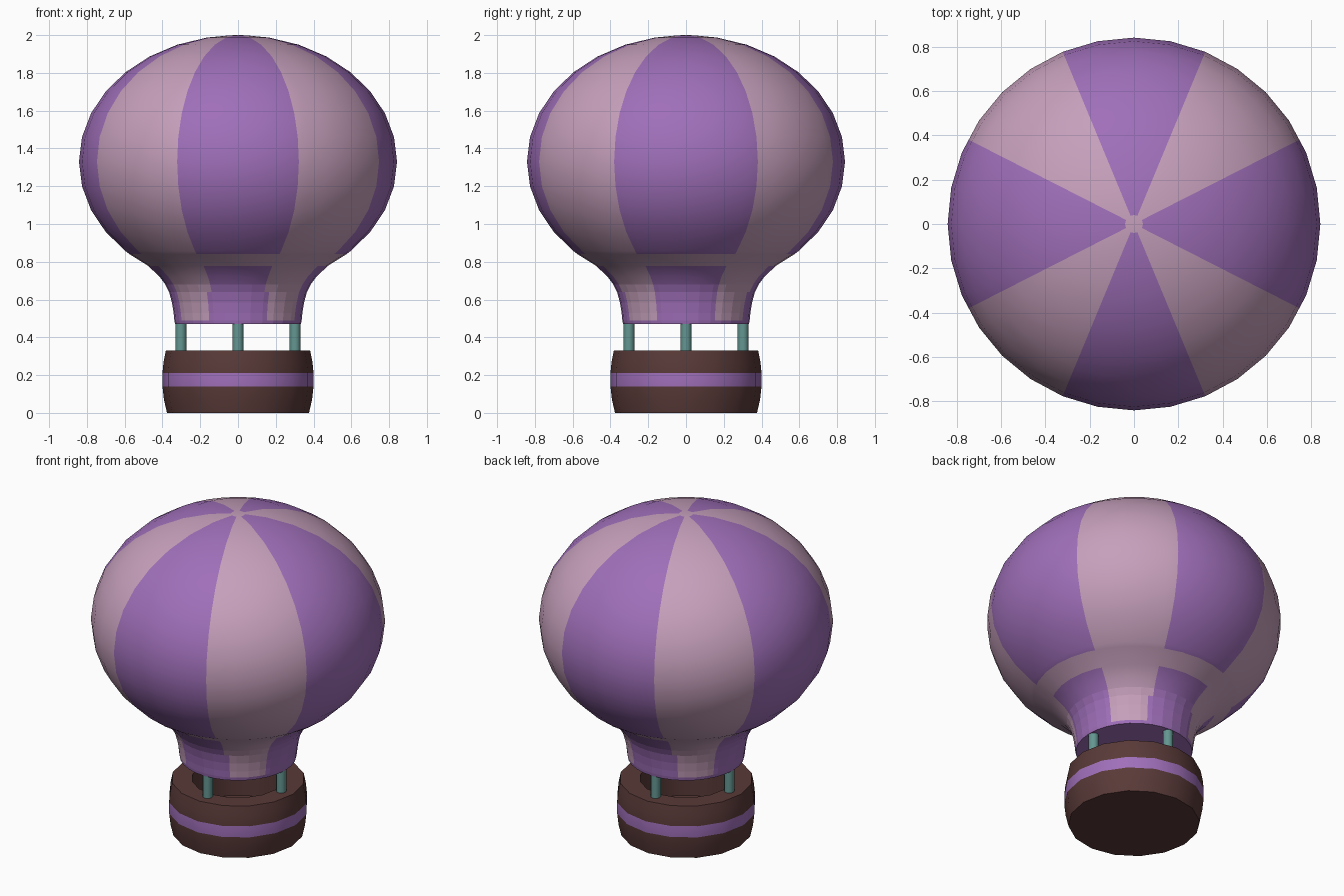
import bpy, bmesh, math

if "Cube" in bpy.data.objects:
    bpy.data.objects.remove(bpy.data.objects["Cube"])


def mat(name, col):
    m = bpy.data.materials.new(name)
    m.diffuse_color = (*col, 1)
    m.use_nodes = True
    m.node_tree.nodes["Principled BSDF"].inputs["Base Color"].default_value = m.diffuse_color
    return m


PURPLE = mat("purple", (0.35, 0.16, 0.49))
PINK = mat("dusty_pink", (0.565, 0.35, 0.50))
BROWN = mat("dark_brown", (0.098, 0.042, 0.039))
TEAL = mat("teal", (0.127, 0.305, 0.283))


def lathe(name, profile, sides, mats, rule, extra=(), smooth=40, flat_below=None):
    """Revolve (r, z) points; extra angles add cuts lying on the polygon's sides."""
    step = 360 / sides
    angles = sorted([i * step for i in range(sides)] + list(extra))
    bm = bmesh.new()
    rings = []
    for r, z in profile:
        if r == 0:
            rings.append([bm.verts.new((0, 0, z))] * len(angles))
            continue
        ring = []
        for a in angles:
            off = a % step
            k = 1 if off < 1e-6 else math.cos(math.radians(step / 2)) / math.cos(math.radians(off - step / 2))
            t = math.radians(a)
            ring.append(bm.verts.new((r * k * math.cos(t), r * k * math.sin(t), z)))
        rings.append(ring)
    n = len(angles)
    for lo, hi in zip(rings, rings[1:]):
        for i in range(n):
            j = (i + 1) % n
            vs = list(dict.fromkeys([lo[i], lo[j], hi[j], hi[i]]))
            f = bm.faces.new(vs)
            f.material_index = rule(f.calc_center_median())
    bmesh.ops.recalc_face_normals(bm, faces=bm.faces)
    me = bpy.data.meshes.new(name)
    bm.to_mesh(me)
    bm.free()
    for m in mats:
        me.materials.append(m)
    ob = bpy.data.objects.new(name, me)
    bpy.context.collection.objects.link(ob)
    bpy.ops.object.select_all(action='DESELECT')
    ob.select_set(True)
    bpy.context.view_layer.objects.active = ob
    bpy.ops.object.shade_smooth_by_angle(angle=math.radians(smooth))
    if flat_below is not None:
        for p in me.polygons:
            if p.center.z < flat_below:
                p.use_smooth = False
    return ob


# Envelope: flattened sphere flowing into a neck, closed at the bottom
def ball(deg):
    t = math.radians(deg)
    return (0.842 * math.sin(t), 1.33 + 0.67 * math.cos(t))


neck = [(0, 0.47), (0.333, 0.47), (0.337, 0.49), (0.341, 0.53), (0.35, 0.585),
        (0.365, 0.64), (0.385, 0.68), (0.415, 0.72), (0.475, 0.778), (0.574, 0.84)]
profile = neck + [ball(11.25 * k) for k in range(12, 0, -1)] + [(0.04, 1.999), (0, 2.0)]


def stripes(c):
    if c.z < 0.489:
        return 0                                   # purple hem and underside
    if 0.779 < c.z < 0.84 or math.hypot(c.x, c.y) < 0.035:
        return 1                                   # pink belt and crown
    a = math.degrees(math.atan2(c.y, c.x)) % 180
    side = min(a, 180 - a)
    front = abs(a - 90)
    limit = 22.5 if c.z > 0.64 else 27
    return 0 if side < 27 or front < limit else 1


cuts = [(q + s * 27) % 360 for q in (0, 90, 180, 270) for s in (-1, 1)]
lathe("envelope", profile, 32, [PURPLE, PINK], stripes, cuts, flat_below=0.68)

# Basket: hollow tub with a painted band
tub = [(0, 0), (0.376, 0), (0.392, 0.07), (0.40, 0.14), (0.40, 0.21), (0.394, 0.27),
       (0.382, 0.33), (0.265, 0.33), (0.265, 0.10), (0, 0.10)]
lathe("basket", tub, 16, [BROWN, PURPLE],
      lambda c: 1 if 0.15 < c.z < 0.2 and math.hypot(c.x, c.y) > 0.35 else 0)

# Four posts joining the basket rim to the envelope
for i, label in enumerate(("right", "back", "left", "front")):
    post = lathe(label + "_post", [(0, 0.31), (0.029, 0.31), (0.029, 0.48), (0, 0.48)],
                 12, [TEAL], lambda c: 0)
    a = i * math.pi / 2
    post.location = (0.302 * math.cos(a), 0.302 * math.sin(a), 0)
